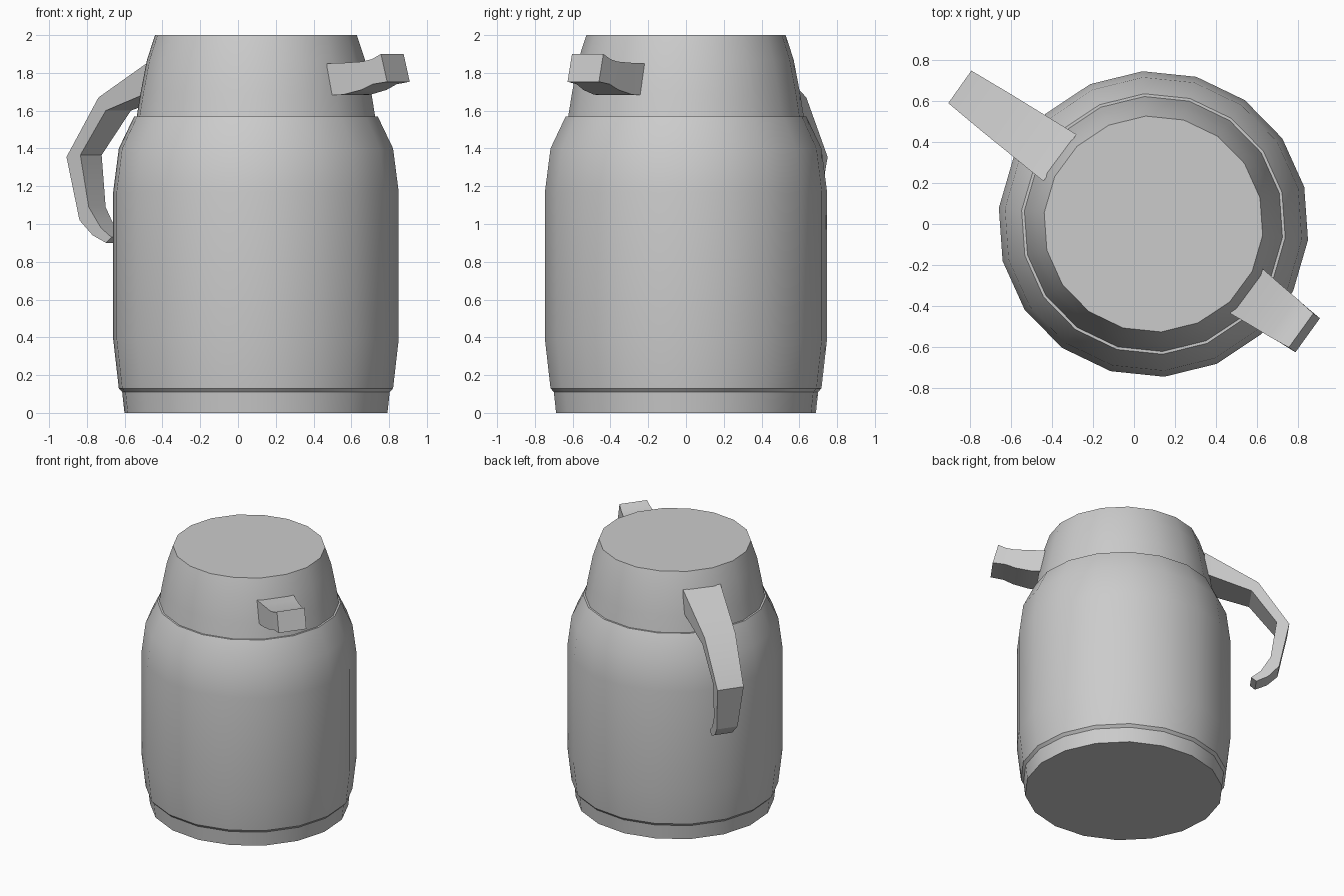
import bpy, bmesh, math

if "Cube" in bpy.data.objects:
    bpy.data.objects.remove(bpy.data.objects["Cube"])

CX = 0.095            # axis of the jug
SIDES = 18


def finish(name, bm, angle):
    bmesh.ops.recalc_face_normals(bm, faces=bm.faces[:])
    mesh = bpy.data.meshes.new(name)
    bm.to_mesh(mesh)
    bm.free()
    ob = bpy.data.objects.new(name, mesh)
    bpy.context.collection.objects.link(ob)
    bpy.ops.object.select_all(action='DESELECT')
    ob.select_set(True)
    bpy.context.view_layer.objects.active = ob
    bpy.ops.object.shade_smooth_by_angle(angle=math.radians(angle))
    return ob


def loft(bm, rings):
    """Skin a list of equal-length vertex rings and cap both ends."""
    rings = [[bm.verts.new(p) for p in ring] for ring in rings]
    n = len(rings[0])
    for a, b in zip(rings, rings[1:]):
        for i in range(n):
            j = (i + 1) % n
            bm.faces.new((a[i], a[j], b[j], b[i]))
    bm.faces.new(rings[0])
    bm.faces.new(rings[-1])


def lathe(name, profile):
    bm = bmesh.new()
    angles = [math.radians(-6 + 360 * i / SIDES) for i in range(SIDES)]
    loft(bm, [[(CX + r * math.cos(a), 0.985 * r * math.sin(a), z)
               for a in angles] for r, z in profile])
    return finish(name, bm, 32)


def radial_arm(name, degrees, sections):
    """Sections: outer radius, outer z, inner radius, inner z, width."""
    a = math.radians(degrees)
    c, s = math.cos(a), math.sin(a)

    def place(r, side, z):
        return (CX + r * c - side * s, r * s + side * c, z)

    bm = bmesh.new()
    loft(bm, [[place(ro, -w / 2, zo), place(ro, w / 2, zo),
               place(ri, w / 2, zi), place(ri, -w / 2, zi)]
              for ro, zo, ri, zi, w in sections])
    return finish(name, bm, 30)


# Main vessel with a small foot and rounded shoulder
lathe("body", [(0.70, 0), (0.712, 0.11), (0.73, 0.13), (0.76, 0.39),
               (0.76, 1.17), (0.73, 1.40), (0.648, 1.57)])

# Tapered lid
lathe("lid", [(0.636, 1.56), (0.615, 1.69), (0.58, 1.87), (0.537, 2.0)])

# Open curved handle
radial_arm("handle", 144.7, [
    (0.56, 1.88, 0.56, 1.71, 0.28),
    (0.94, 1.67, 0.893, 1.60, 0.23),
    (1.16, 1.355, 1.07, 1.365, 0.195),
    (1.09, 1.02, 1.03, 1.09, 0.155),
    (1.013, 0.94, 0.96, 0.98, 0.13),
    (0.93, 0.90, 0.895, 0.93, 0.12)])

# Short pouring spout
radial_arm("spout", -35.8, [
    (0.56, 1.85, 0.56, 1.68, 0.27),
    (0.66, 1.853, 0.66, 1.685, 0.25),
    (0.78, 1.86, 0.77, 1.71, 0.23),
    (0.835, 1.873, 0.84, 1.74, 0.217),
    (0.89, 1.90, 0.93, 1.753, 0.205)])
